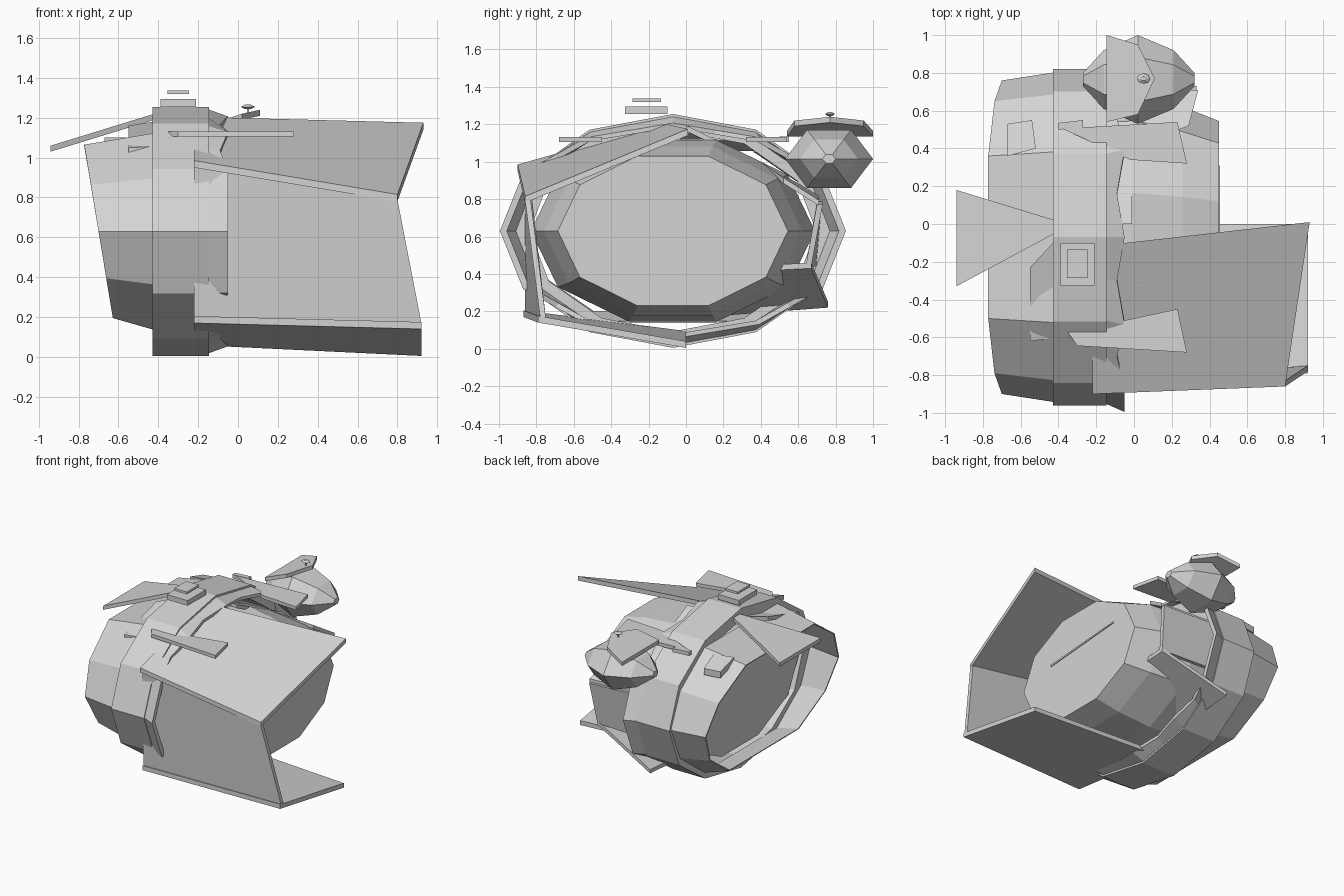
import bpy, bmesh, math
from mathutils import Vector

if "Cube" in bpy.data.objects:
    bpy.data.objects.remove(bpy.data.objects["Cube"])

grey = bpy.data.materials.new("light_grey")
grey.diffuse_color = (0.66, 0.66, 0.66, 1)
grey.use_nodes = True
grey.node_tree.nodes["Principled BSDF"].inputs["Base Color"].default_value = grey.diffuse_color
CY, CZ = -0.07, 0.63  # hull axis
UP = (0, 0, 1)


def make(name, verts, faces):
    me = bpy.data.meshes.new(name)
    me.from_pydata(verts, [], faces)
    bm = bmesh.new()
    bm.from_mesh(me)
    bmesh.ops.recalc_face_normals(bm, faces=bm.faces)
    bm.to_mesh(me)
    bm.free()
    me.materials.append(grey)
    ob = bpy.data.objects.new(name, me)
    bpy.context.collection.objects.link(ob)
    return ob


def plate(name, pts, t, direction=UP):
    """Thin solid made by sweeping an outline."""
    p = [Vector(q) for q in pts]
    n = Vector(direction)
    k = len(p)
    v = p + [q + n * t for q in p]
    f = [list(range(k)), list(range(k, 2 * k))]
    f += [[i, (i + 1) % k, k + (i + 1) % k, k + i] for i in range(k)]
    return make(name, v, f)


def ngon(n, ry, rz):
    return [(ry * math.cos(i * math.tau / n), rz * math.sin(i * math.tau / n)) for i in range(n)]


def loft(name, rings, cap_start=False, cap_end=False, wrap=False):
    """rings: lists of (x, y, z) with equal counts."""
    k = len(rings[0])
    v = [p for r in rings for p in r]
    m = len(rings)
    f = []
    for j in range(m if wrap else m - 1):
        a, b = j * k, ((j + 1) % m) * k
        f += [[a + i, a + (i + 1) % k, b + (i + 1) % k, b + i] for i in range(k)]
    if cap_start:
        f.append(list(range(k)))
    if cap_end:
        f.append(list(range((m - 1) * k, m * k)))
    return make(name, v, f)


def ring(x, prof, s=1.0, cy=CY, cz=CZ):
    return [(x, cy + y * s, cz + z * s) for y, z in prof]


# Inner body: tapering ten-sided drum with flat ends
loft("inner_body", [ring(-0.42, ngon(10, 0.74, 0.48)),
                    ring(-0.01, ngon(10, 0.76, 0.51)), ring(0.26, ngon(10, 0.69, 0.475)),
                    ring(0.45, ngon(10, 0.615, 0.42))], True, True)
plate("end_slit", [(0.45, -0.38, 0.71), (0.45, 0.31, 0.765), (0.45, 0.31, 0.775), (0.45, -0.38, 0.725)],
      0.006, (1, 0, 0))

# Centre band
o = ngon(12, 0.89, 0.625)
loft("centre_band", [ring(-0.43, o), ring(-0.145, o), ring(-0.145, o, 0.86), ring(-0.43, o, 0.86)], wrap=True)

# Flared collar, toothed along its top and bottom
fl = [(y, z * (0.93 if abs(z) > 0.5 else 1)) for y, z in ngon(12, 0.925, 0.62)]
edge, root = [], []
for i in range(12):
    (y, z), (y2, z2) = fl[i], fl[(i + 1) % 12]
    tooth = -0.09 if abs(z + z2) > 0.65 else -0.05
    edge += [(-0.05, y, z), (tooth, (y + y2) / 2, (z + z2) / 2)]
    (y, z), (y2, z2) = o[i], o[(i + 1) % 12]
    root += [(-0.15, y * 0.99, z * 0.98), (-0.15, (y + y2) * 0.495, (z + z2) * 0.49)]
at = lambda pts, s: [(x, CY + y * s, CZ + z * s) for x, y, z in pts]
loft("flared_collar", [at(root, 1), at(edge, 1), at(edge, 0.96), at(root, 0.95)], wrap=True)

# Open rear shell with a slanted rim
half = [(0.83, 0), (0.72, 0.235), (0.43, 0.435)]
prof = half + [(-y, z) for y, z in reversed(half)] + [(-y, -z) for y, z in half[1:]] \
    + [(y, -z) for y, z in reversed(half[1:])]
rim = lambda s: [(-0.70 - 0.165 * z, CY + y * s, CZ + z * s) for y, z in prof]
loft("rear_shell", [[(-0.43, CY + y * 1.05, CZ + z * 1.13) for y, z in prof], rim(1), rim(0.985),
                    [(-0.43, CY + y * 1.03, CZ + z * 1.11) for y, z in prof]], wrap=True)

# Large side guards
plate("upper_guard", [(-0.22, -0.12, 1.17), (0.93, 0.01, 1.14), (0.80, -0.86, 0.78), (-0.22, -0.90, 0.95)], 0.035)
plate("side_guard", [(-0.22, -0.87, 0.95), (0.80, -0.86, 0.79), (0.92, -0.78, 0.17), (-0.22, -0.86, 0.20)],
      0.03, (0, 1, 0))
plate("lower_guard", [(-0.22, -0.87, 0.17), (0.92, -0.79, 0.14), (0.92, 0.0, 0.005), (-0.22, 0.0, 0.06)], 0.035)

# Short guards on the far side
plate("short_upper_guard", [(-0.22, 0.0, 1.17), (-0.01, 0.0, 1.165), (-0.01, 0.40, 0.97), (0.29, 0.52, 0.885),
                            (0.34, 0.71, 0.765), (-0.22, 0.71, 0.79)], 0.03)
plate("short_side_guard", [(-0.22, 0.73, 0.79), (0.33, 0.73, 0.77), (0.30, 0.67, 0.44), (-0.22, 0.70, 0.44)],
      0.03, (0, -1, 0))
plate("short_lower_guard", [(0.30, 0.48, 0.42), (0.30, 0.67, 0.43), (-0.22, 0.76, 0.22), (-0.22, 0.10, 0.17)], 0.03)

# Tail wing
plate("tail_wing", [(-0.94, 0.18, 1.03), (-0.94, -0.33, 1.03), (-0.42, -0.05, 1.19), (-0.42, 0.02, 1.19)], 0.03)

# Pair of top fins
plate("near_top_fin", [(-0.35, -0.575, 1.105), (-0.30, -0.645, 1.105), (0.28, -0.68, 1.105),
                       (0.23, -0.45, 1.105)], 0.027)
plate("far_top_fin", [(-0.38, 0.505, 1.105), (-0.02, 0.34, 1.105), (0.28, 0.32, 1.105), (0.23, 0.54, 1.105)], 0.027)
plate("fin_root", [(-0.40, 0.50, 1.105), (-0.27, 0.51, 1.105), (-0.27, 0.55, 1.105), (-0.40, 0.535, 1.105)], 0.03)

# Shoulder slab and tab on the shell
plate("shoulder_slab", [(-0.55, -0.23, 1.13), (-0.43, -0.10, 1.15), (-0.15, -0.10, 1.15),
                        (-0.15, -0.57, 1.04), (-0.55, -0.62, 1.02)], 0.03)
plate("shell_tab", [(-0.67, 0.53, 1.00), (-0.54, 0.55, 1.00), (-0.52, 0.40, 1.05), (-0.67, 0.36, 1.05)], 0.05)


# Roof hatch blocks
def block(name, x0, x1, y0, y1, z, t):
    plate(name, [(x0, y0, z), (x1, y0, z), (x1, y1, z), (x0, y1, z)], t)


block("hatch_base", -0.39, -0.21, -0.325, -0.10, 1.255, 0.04)
block("hatch_lid", -0.355, -0.245, -0.285, -0.135, 1.32, 0.018)

# Faceted pod, its cap and knob
hexa = ngon(6, 0.235, 0.18)
loft("pod", [ring(x, hexa, s, 0.765, 1.015) for x, s in
             ((-0.27, 0.15), (-0.16, 0.66), (0.02, 1.0), (0.21, 0.66), (0.32, 0.15))], True, True)
plate("pod_cap", [(-0.145, 1.0, 1.135), (0.02, 0.95, 1.19), (0.11, 0.77, 1.21), (0.02, 0.58, 1.19),
                  (-0.145, 0.54, 1.135)], 0.03)


def disc(name, c, levels):
    """Small round part turned about z from (radius, height) levels."""
    loft(name, [[(c[0] + x * r, c[1] + y * r, z) for x, y in ngon(8, 1, 0.75)] for r, z in levels], True, True)


disc("cap_knob", (0.05, 0.77), [(0.015, 1.244), (0.036, 1.255), (0.015, 1.266)])
disc("knob_stem", (0.05, 0.77), [(0.006, 1.2), (0.006, 1.25)])
